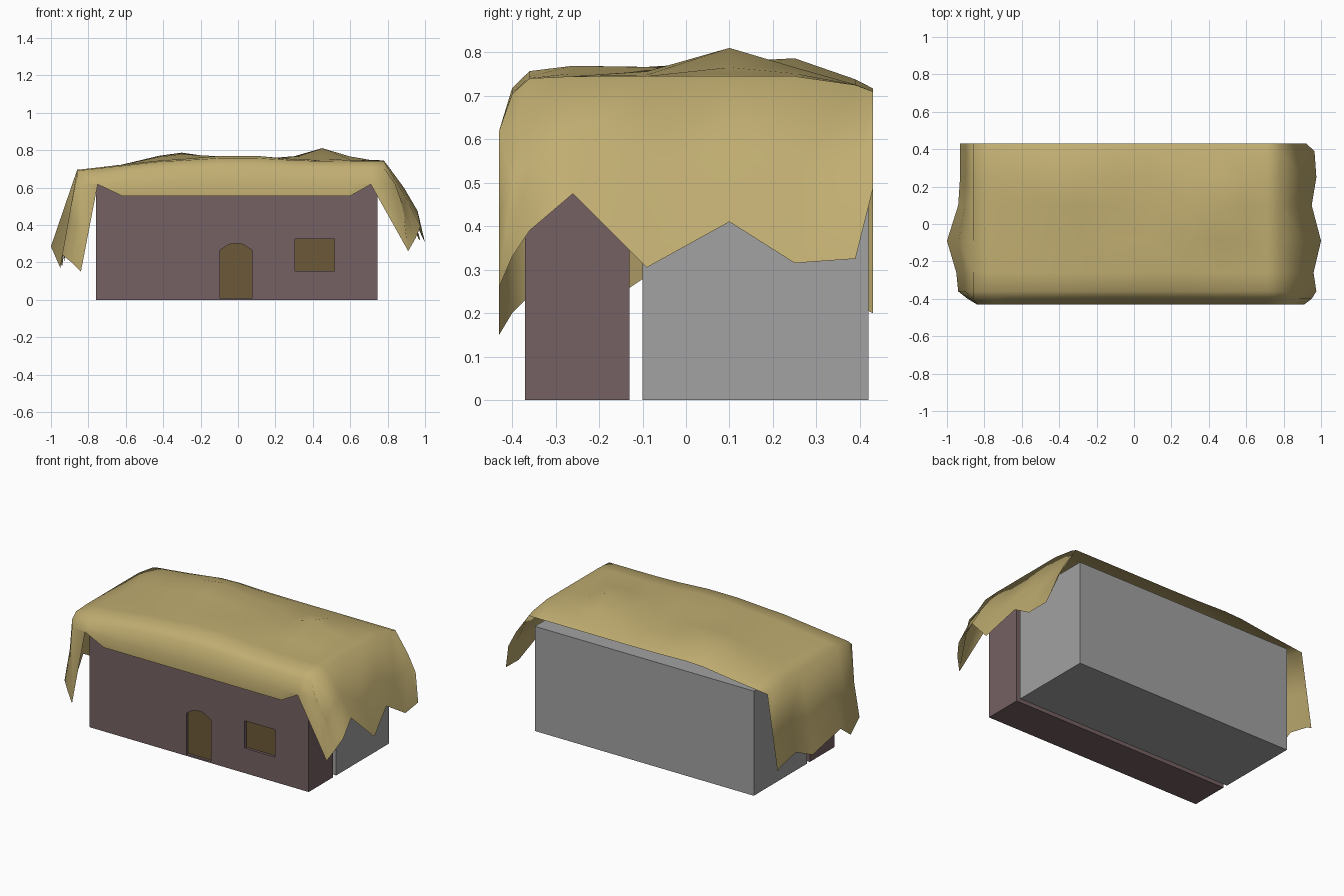
import bpy
import bmesh
import math
from mathutils import Vector

if "Cube" in bpy.data.objects:
    bpy.data.objects.remove(bpy.data.objects["Cube"])


def material(name, rgb):
    mat = bpy.data.materials.new(name)
    mat.use_nodes = True
    color = (*rgb, 1.0)
    mat.diffuse_color = color
    mat.node_tree.nodes["Principled BSDF"].inputs["Base Color"].default_value = color
    return mat


STRAW = material("straw", (0.53, 0.42, 0.165))
PLASTER = material("plum_plaster", (0.18, 0.12, 0.125))
STONE = material("plain_grey", (0.36, 0.36, 0.36))
WOOD = material("dark_wood", (0.15, 0.10, 0.04))


def finish(name, bm, mat):
    mesh = bpy.data.meshes.new(name)
    bm.to_mesh(mesh)
    bm.free()
    mesh.materials.append(mat)
    obj = bpy.data.objects.new(name, mesh)
    bpy.context.collection.objects.link(obj)
    return obj


def extruded_outline(name, outline, front, back, mat):
    """Solid made by pushing an x-z outline from y=front to y=back."""
    bm = bmesh.new()
    face = bm.faces.new([bm.verts.new((x, front, z)) for x, z in outline])
    moved = bmesh.ops.extrude_face_region(bm, geom=[face])["geom"]
    verts = [v for v in moved if isinstance(v, bmesh.types.BMVert)]
    bmesh.ops.translate(bm, verts=verts, vec=(0, back - front, 0))
    bmesh.ops.recalc_face_normals(bm, faces=bm.faces)
    return finish(name, bm, mat)


def rectangle(left, right, low, high):
    return [(left, low), (right, low), (right, high), (left, high)]


# Front wall block and the plain block behind it
LEFT, RIGHT, WALL_TOP = -0.76, 0.745, 0.65
FRONT, RECESS = -0.37, 0.02
block = rectangle(LEFT, RIGHT, 0, WALL_TOP)
front_wall = extruded_outline("front_wall", block, FRONT, -0.13, PLASTER)
extruded_outline("rear_block", block, -0.10, 0.42, STONE)

# Recessed arched door and window
door = [(-0.095, 0.01), (0.075, 0.01), (0.075, 0.265), (0.03, 0.295),
        (0.005, 0.3), (-0.025, 0.3), (-0.05, 0.295), (-0.095, 0.265)]
window = rectangle(0.305, 0.515, 0.155, 0.325)
for name, outline in (("door", door), ("window", window)):
    cutter = extruded_outline(name + "_cutter", outline, FRONT - 0.05, FRONT + RECESS, PLASTER)
    cut = front_wall.modifiers.new(name + "_cut", "BOOLEAN")
    cut.operation = "DIFFERENCE"
    cut.solver = "EXACT"
    cut.object = cutter
    cutter.hide_render = True
    bpy.context.view_layer.objects.active = front_wall
    bpy.ops.object.modifier_apply(modifier=cut.name)
    bpy.data.objects.remove(cutter)
    extruded_outline(name, outline, FRONT + RECESS - 0.004, FRONT + RECESS + 0.002, WOOD)

# Draped thatch: y, top height, left hem (x, z), right hem (x, z)
rows = [
    (0.43, 0.71, (-0.93, 0.20), (0.92, 0.485)),
    (0.39, 0.725, (-0.93, 0.22), (0.965, 0.325)),
    (0.25, 0.745, (-0.93, 0.25), (0.975, 0.315)),
    (0.10, 0.745, (-0.94, 0.18), (0.95, 0.41)),
    (-0.09, 0.745, (-1.0, 0.285), (1.0, 0.305)),
    (-0.26, 0.745, (-0.95, 0.17), (0.96, 0.475)),
    (-0.36, 0.74, (-0.94, 0.24), (0.975, 0.39)),
    (-0.40, 0.705, (-0.89, 0.2), (0.95, 0.33)),
    (-0.43, 0.62, (-0.84, 0.15), (0.91, 0.26)),
]
stations = [-0.86, -0.75, -0.62, -0.42, -0.3, -0.1, 0.1, 0.3, 0.45, 0.6, 0.71, 0.78]
# Lumps in the straw: x, y, height, radius
lumps = [(0.45, 0.1, 0.065, 0.14), (-0.31, 0.2, 0.045, 0.17), (0, -0.2, 0.03, 0.25)]


def top_height(x, y, base):
    lift = sum(h * math.exp(-((x - cx) ** 2 + (y - cy) ** 2) / r ** 2)
               for cx, cy, h, r in lumps)
    sag = 0.05 * max(0, -x - 0.4) / 0.46
    return base + lift - sag


grid = []
for y, base, left, right in rows:
    corner = y < -0.42
    top = []
    for x in stations:
        px, pz = x, base if corner else top_height(x, y, base)
        if corner and x == stations[0]:
            px = -0.84
        if corner and x == stations[-1]:
            px = 0.84
        top.append(Vector((px, y, pz)))
    left_hem = Vector((left[0], y, left[1]))
    right_hem = Vector((right[0], y, right[1]))
    left_mid = top[0].lerp(left_hem, 0.55)
    right_mid = top[-1].lerp(right_hem, 0.55) + Vector((0.01, 0, 0))
    grid.append([left_hem, left_mid, *top, right_mid, right_hem])

# Front skirt hem, gathered up beside the two hanging corners
hem_row = [grid[-1][0]] * 3
for x in stations[1:-1]:
    gathered = x in (stations[1], stations[-2])
    hem_row.append(Vector((x, -0.43, 0.62 - 0.003 if gathered else 0.555)))
hem_row += [grid[-1][-1]] * 3
grid.append(hem_row)

bm = bmesh.new()
points = [[bm.verts.new(p) for p in row] for row in grid]
for upper, lower in zip(points, points[1:]):
    for i in range(len(upper) - 1):
        bm.faces.new((upper[i], lower[i], lower[i + 1], upper[i + 1]))
bmesh.ops.remove_doubles(bm, verts=bm.verts, dist=0.0005)
bmesh.ops.recalc_face_normals(bm, faces=bm.faces)
bm.normal_update()
if sum(f.normal.z * f.calc_area() for f in bm.faces) < 0:
    bmesh.ops.reverse_faces(bm, faces=bm.faces)
thatch = finish("thatch_roof", bm, STRAW)
for poly in thatch.data.polygons:
    poly.use_smooth = True
